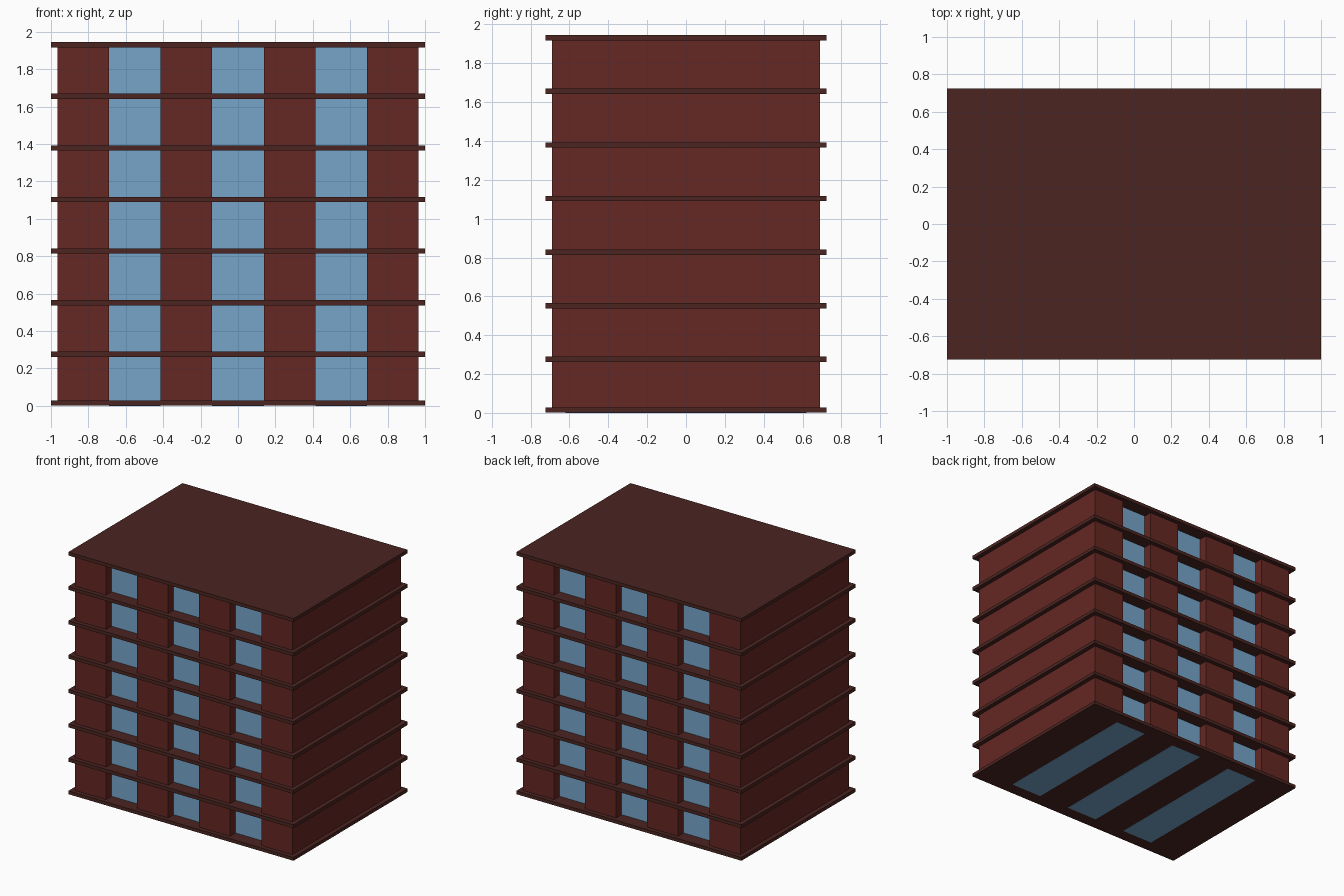
import bpy

if "Cube" in bpy.data.objects:
    bpy.data.objects.remove(bpy.data.objects["Cube"])

U = 0.2757            # bay width and storey height
HALF_X = 3.5 * U      # wall half width
HALF_Y = 2.5 * U      # wall half depth
TOP = 1.945
SLAB = 0.0276


def material(name, rgb):
    m = bpy.data.materials.new(name)
    m.diffuse_color = (*rgb, 1)
    m.use_nodes = True
    m.node_tree.nodes["Principled BSDF"].inputs["Base Color"].default_value = m.diffuse_color
    return m


def box(name, x0, x1, half_y, z0, z1, mat):
    bpy.ops.mesh.primitive_cube_add(size=1, location=((x0 + x1) / 2, 0, (z0 + z1) / 2))
    ob = bpy.context.object
    ob.name = name
    ob.scale = (x1 - x0, 2 * half_y, z1 - z0)
    bpy.ops.object.transform_apply(location=False, rotation=False, scale=True)
    ob.data.materials.append(mat)


brick = material("brick", (0.13, 0.021, 0.017))
dark = material("dark_slab", (0.07, 0.0185, 0.0152))
blue = material("glass", (0.181, 0.376, 0.591))

# Alternating full-depth brick piers and recessed glass bays
for i in range(7):
    x0 = -HALF_X + i * U
    if i % 2 == 0:
        box(f"brick_pier_{i // 2 + 1}", x0, x0 + U, HALF_Y, 0.01, TOP - 0.01, brick)
    else:
        box(f"window_bay_{i // 2 + 1}", x0, x0 + U, HALF_Y - U / 4, 0, TOP - 0.01, blue)

# Overhanging floor slabs; the glass shows on the underside of the lowest one
for k in range(8):
    zc = k * (TOP - SLAB / 2) / 7
    z0 = max(zc - SLAB / 2, 0.001)
    z1 = zc + SLAB / 2 if k else SLAB
    box(f"floor_slab_{k}", -1, 1, HALF_Y + 0.035, z0, z1, dark)
